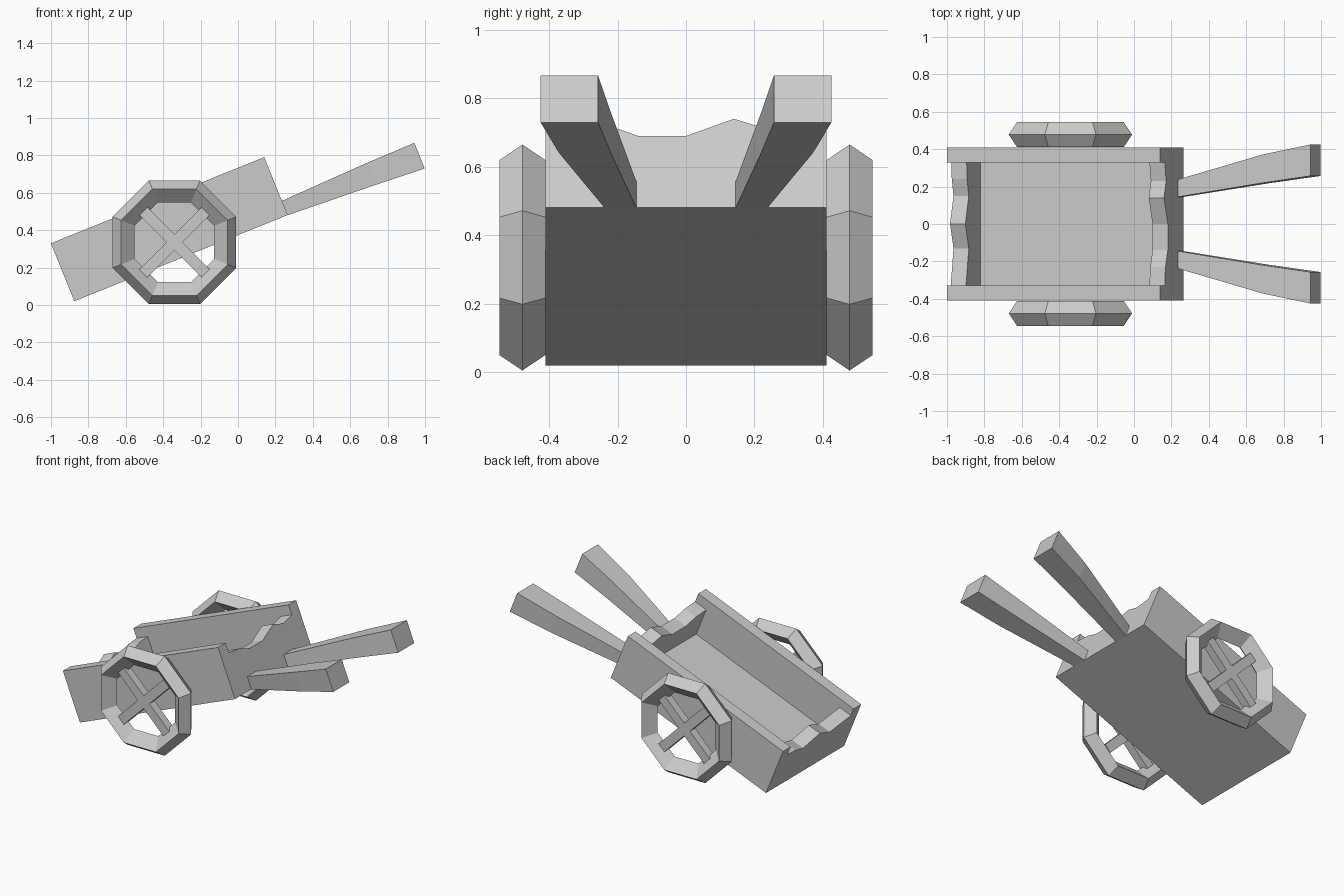
import bpy, bmesh
from math import radians, cos, sin, pi
from mathutils import Matrix, Vector

if "Cube" in bpy.data.objects:
    bpy.data.objects.remove(bpy.data.objects["Cube"])

# Tilted frame of the cart body: origin at the lower rear edge
TILT = Matrix.Translation((-0.875, 0, 0.02)) @ Matrix.Rotation(radians(-22), 4, 'Y')


def loft(name, rings, closed=False, matrix=Matrix()):
    """Skin a list of point rings; cap the ends, or join last to first."""
    bm = bmesh.new()
    vs = [[bm.verts.new(matrix @ Vector(p)) for p in r] for r in rings]
    n, m = len(rings), len(rings[0])
    for i in range(n if closed else n - 1):
        a, b = vs[i], vs[(i + 1) % n]
        for j in range(m):
            k = (j + 1) % m
            bm.faces.new((a[j], a[k], b[k], b[j]))
    if not closed:
        bm.faces.new(vs[0])
        bm.faces.new(vs[-1])
    bmesh.ops.recalc_face_normals(bm, faces=bm.faces)
    me = bpy.data.meshes.new(name)
    bm.to_mesh(me)
    bm.free()
    ob = bpy.data.objects.new(name, me)
    bpy.context.collection.objects.link(ob)
    return ob


def box(name, x0, x1, y0, y1, z0, z1, matrix=TILT):
    ring = lambda x: [(x, y0, z0), (x, y1, z0), (x, y1, z1), (x, y0, z1)]
    return loft(name, [ring(x0), ring(x1)], matrix=matrix)


def worn_wall(name, x0, x1, top):
    """End board with an uneven top edge, top = (y, height) pairs."""
    rings = [[(x0, y, 0), (x1, y, 0), (x1, y, h), (x0, y, h)] for y, h in top]
    return loft(name, rings, matrix=TILT)


# Cart body
L, H = 1.23, 0.334
box("floor", 0.088, L - 0.088, -0.33, 0.33, 0, 0.075)
worn_wall("rear_wall", 0, 0.088, [(-0.33, 0.28), (-0.13, 0.24), (0, 0.29),
                                  (0.15, 0.24), (0.24, 0.265), (0.33, 0.27)])
worn_wall("front_wall", L - 0.088, L, [(-0.33, 0.27), (-0.23, 0.26), (-0.14, 0.226),
                                       (0, 0.226), (0.14, 0.28), (0.23, 0.25), (0.33, 0.27)])

# Handle sections: bottom x, z, top x, z, inner y, outer y
SECTIONS = [(0.265, 0.48, 0.235, 0.557, 0.145, 0.238),
            (0.735, 0.642, 0.69, 0.76, 0.22, 0.372),
            (0.998, 0.73, 0.943, 0.867, 0.257, 0.425)]
# Wheel cross-section: apothem, y offset
RIM = [(0.33, 0), (0.285, 0.067), (0.213, 0), (0.285, -0.067)]
HUB = Vector((-0.34, 0, 0.335))

for s, side in ((-1, "right"), (1, "left")):
    box(f"side_wall_{side}", 0, L, s * 0.33, s * 0.41, 0, H)

    # Flared handle
    loft(f"handle_{side}", [[(bx, s * yi, bz), (bx, s * yo, bz), (tx, s * yo, tz), (tx, s * yi, tz)]
                            for bx, bz, tx, tz, yi, yo in SECTIONS])

    # Eight-sided wheel rim
    place = Matrix.Translation(HUB + Vector((0, s * 0.478, 0)))
    rings = []
    for k in range(8):
        a = pi / 8 + k * pi / 4
        rings.append([(r / cos(pi / 8) * cos(a), y, r / cos(pi / 8) * sin(a)) for r, y in RIM])
    loft(f"wheel_rim_{side}", rings, closed=True, matrix=place)

    # Crossed spokes
    for i, ang in enumerate((45, -45)):
        box(f"spoke_{side}_{i + 1}", -0.235, 0.235, -0.027, 0.027, -0.03, 0.03,
            place @ Matrix.Rotation(radians(ang), 4, 'Y'))
